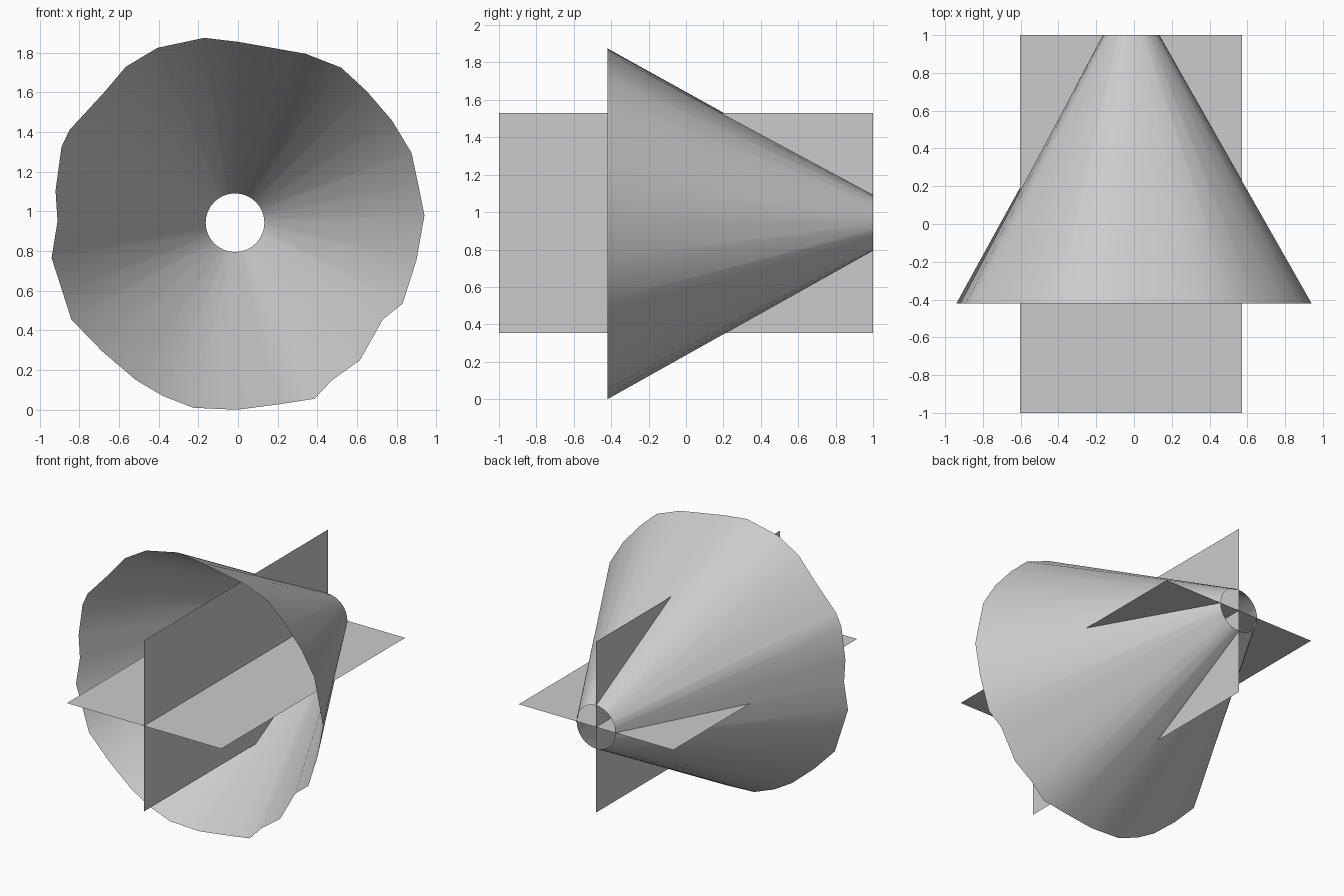
import bpy, math

if "Cube" in bpy.data.objects:
    bpy.data.objects.remove(bpy.data.objects["Cube"])

CX, CZ = -0.015, 0.943          # axis of the whole piece
RIM_Y, TIP_Y, TIP_R = -0.42, 1.0, 0.148

# uneven wide rim, (x, z) at 32 steps around the axis
RIM = [(.94, .98), (.91, 1.13), (.875, 1.295), (.775, 1.46), (.65, 1.605), (.52, 1.725),
       (.34, 1.795), (.17, 1.825), (0, 1.855), (-.17, 1.875), (-.405, 1.825), (-.565, 1.73),
       (-.675, 1.6), (-.85, 1.41), (-.89, 1.325), (-.92, 1.105), (-.91, .95), (-.94, .765),
       (-.885, .595), (-.84, .455), (-.685, .295), (-.515, .15), (-.38, .07), (-.225, .01),
       (-.005, 0), (.21, .028), (.385, .055), (.475, .15), (.615, .25), (.73, .455),
       (.83, .535), (.9, .755)]


def make(name, verts, faces):
    mesh = bpy.data.meshes.new(name)
    mesh.from_pydata(verts, [], faces)
    ob = bpy.data.objects.new(name, mesh)
    bpy.context.collection.objects.link(ob)
    return ob


# open flared cone
n = len(RIM)
verts = [(x, RIM_Y, z) for x, z in RIM]
for i in range(n):
    a = 2 * math.pi * i / n
    verts.append((CX + TIP_R * math.cos(a), TIP_Y, CZ + TIP_R * math.sin(a)))
faces = [(i, (i + 1) % n, n + (i + 1) % n, n + i) for i in range(n)]
cone = make("flared_cone", verts, faces)
cone.data.polygons.foreach_set("use_smooth", [True] * n)

# two crossed flat sheets along the axis
H = 0.588
for name, ux, uz in (("horizontal_sheet", H, 0), ("vertical_sheet", 0, H)):
    make(name, [(CX + s * ux, y, CZ + s * uz) for s, y in ((-1, -1), (1, -1), (1, 1), (-1, 1))],
         [(0, 1, 2, 3)])
